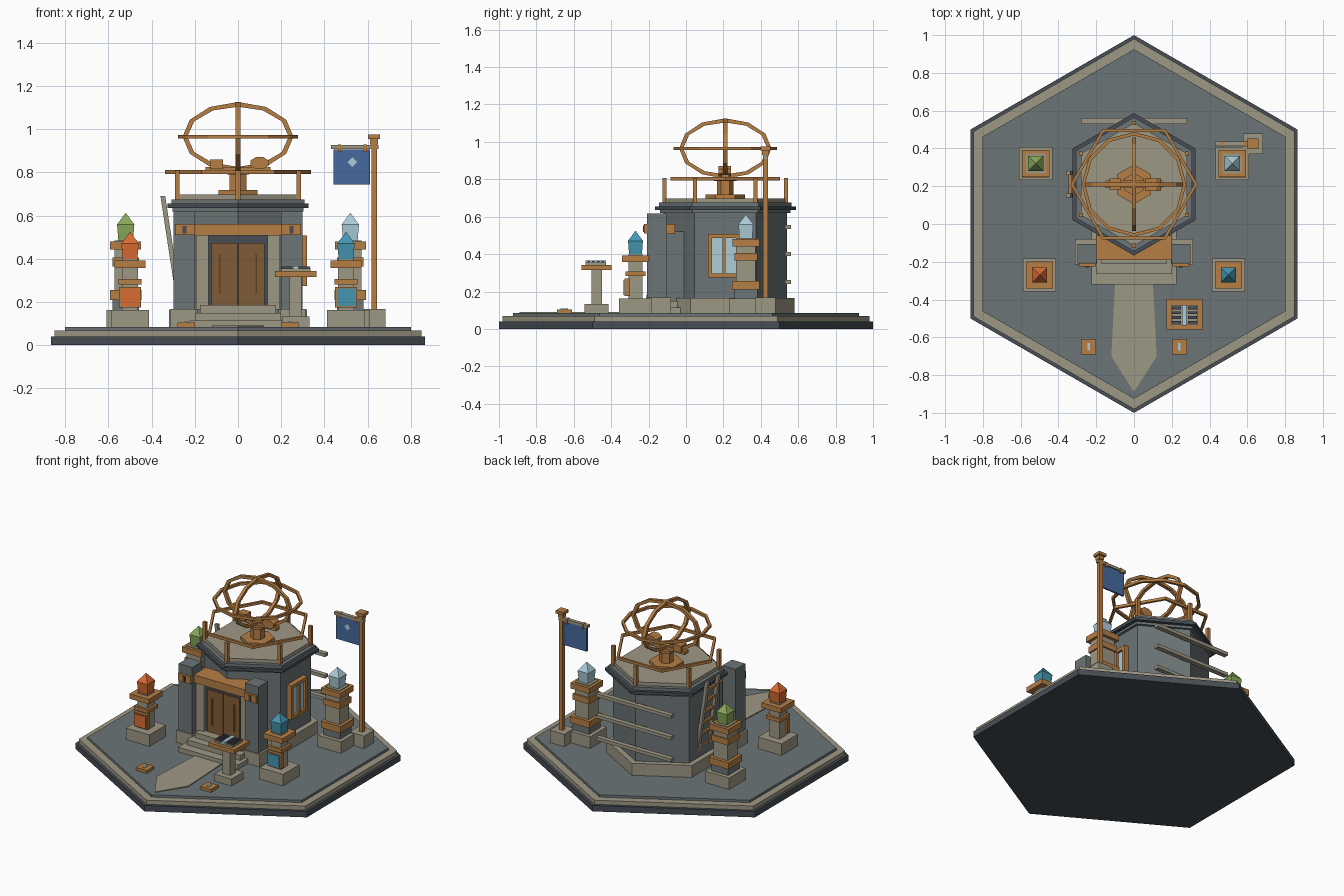
import bpy, bmesh, math
from mathutils import Vector

if "Cube" in bpy.data.objects:
    bpy.data.objects.remove(bpy.data.objects["Cube"])

# Palette
def lin(v):
    v /= 255
    return v / 12.92 if v <= 0.04045 else ((v + 0.055) / 1.055) ** 2.4

def colour(name, r, g, b):
    m = bpy.data.materials.new(name)
    m.diffuse_color = (lin(r), lin(g), lin(b), 1)
    m.use_nodes = True
    m.node_tree.nodes["Principled BSDF"].inputs["Base Color"].default_value = m.diffuse_color
    return m

STONE = colour("pale stone", 158, 152, 133)
SLATE = colour("slate", 108, 117, 118)
DARK = colour("dark slate", 70, 77, 84)
WOOD = colour("warm timber", 181, 126, 69)
DOOR = colour("door brown", 128, 92, 55)
NAVY = colour("banner blue", 70, 106, 158)
PALE = colour("pale glass", 172, 205, 216)
TEAL = colour("teal", 68, 150, 176)
ORANGE = colour("orange", 218, 108, 52)
GREEN = colour("leaf green", 138, 170, 92)

# Helpers
def finish(bm, name, mat):
    bmesh.ops.recalc_face_normals(bm, faces=bm.faces)
    me = bpy.data.meshes.new(name)
    bm.to_mesh(me)
    bm.free()
    me.materials.append(mat)
    ob = bpy.data.objects.new(name, me)
    bpy.context.collection.objects.link(ob)
    return ob

def loft(name, loops, mat):
    """Close a stack of equal-length point loops into a solid."""
    bm = bmesh.new()
    rows = [[bm.verts.new(p) for p in loop] for loop in loops]
    n = len(rows[0])
    for a, b in zip(rows, rows[1:]):
        for i in range(n):
            j = (i + 1) % n
            bm.faces.new((a[i], a[j], b[j], b[i]))
    bm.faces.new(rows[0])
    bm.faces.new(rows[-1])
    return finish(bm, name, mat)

def box(name, x0, x1, y0, y1, z0, z1, mat):
    sq = ((x0, y0), (x1, y0), (x1, y1), (x0, y1))
    return loft(name, [[(x, y, z) for x, y in sq] for z in (z0, z1)], mat)

def block(name, x, y, h, z0, z1, mat):
    return box(name, x - h, x + h, y - h, y + h, z0, z1, mat)

def hexagon(name, cy, r, z0, z1, mat, turn=90):
    ang = [math.radians(turn + 60 * i) for i in range(6)]
    return loft(name, [[(r * math.cos(a), cy + r * math.sin(a), z) for a in ang]
                       for z in (z0, z1)], mat)

def ring(name, centre, u, v, n, t, mat, turn=0):
    """Square-section polygon ring spanned by half-axes u and v."""
    c, u, v = Vector(centre), Vector(u), Vector(v)
    nrm = u.cross(v).normalized() * t
    bm = bmesh.new()
    rows = []
    for i in range(n):
        a = math.radians(turn) + 2 * math.pi * i / n
        d = u * math.cos(a) + v * math.sin(a)
        o = d.normalized() * t
        rows.append([bm.verts.new(c + d + p) for p in (o + nrm, o - nrm, -o - nrm, -o + nrm)])
    for i in range(n):
        a, b = rows[i], rows[(i + 1) % n]
        for k in range(4):
            bm.faces.new((a[k], a[(k + 1) % 4], b[(k + 1) % 4], b[k]))
    return finish(bm, name, mat)

# Hexagonal platform
hexagon("platform_foot", 0, 1.0, 0, 0.04, DARK)
hexagon("platform_rim", 0, 0.98, 0.04, 0.068, STONE)
hexagon("platform_floor", 0, 0.925, 0.068, 0.084, SLATE)
path = [(-0.1, -0.3), (-0.12, -0.7), (0, -0.89), (0.12, -0.7), (0.1, -0.3)]
loft("path", [[(x, y, z) for x, y in path] for z in (0.08, 0.09)], STONE)

# Tower body and stepped roof
CY = 0.21
hexagon("tower_plinth", CY, 0.37, 0.08, 0.165, STONE)
hexagon("tower_wall", CY, 0.33, 0.165, 0.63, SLATE)
hexagon("roof_soffit", CY, 0.35, 0.62, 0.636, SLATE)
hexagon("roof_eave", CY, 0.377, 0.636, 0.655, DARK)
hexagon("roof_course", CY, 0.355, 0.655, 0.675, SLATE)
hexagon("roof_deck", CY, 0.325, 0.675, 0.698, STONE)

# Roof railing
for i in range(6):
    a = math.radians(90 + 60 * i)
    block("rail_post", 0.325 * math.cos(a), CY + 0.325 * math.sin(a), 0.011, 0.67, 0.808, WOOD)
ring("rail", (0, CY, 0.802), (0.328, 0, 0), (0, 0.328, 0), 6, 0.009, WOOD)

# Armillary rings on a pedestal
C = (0, CY, 0.965)
ring("horizon_ring", C, (0.268, 0, 0), (0, 0.268, 0), 12, 0.009, WOOD)
ring("cross_ring", C, (0.246, 0, 0), (0, 0, 0.15), 12, 0.011, WOOD)
ring("depth_ring", C, (0, 0.236, 0), (0, 0, 0.15), 12, 0.011, WOOD)
hexagon("pedestal_base", CY, 0.105, 0.698, 0.718, WOOD)
hexagon("pedestal_column", CY, 0.045, 0.718, 0.80, WOOD)
hexagon("pedestal_head", CY, 0.06, 0.79, 0.805, WOOD)
box("sight_bar", -0.15, 0.15, CY - 0.02, CY + 0.02, 0.803, 0.825, WOOD)
box("sight_box", -0.13, -0.07, CY - 0.03, CY + 0.03, 0.815, 0.86, WOOD)
lens = [math.radians(22.5 + 45 * i) for i in range(8)]
loft("sight_lens", [[(0.1 + 0.046 * math.cos(a), y, 0.843 + 0.03 * math.sin(a)) for a in lens]
                    for y in (CY - 0.035, CY + 0.03)], WOOD)

# Entrance: steps, porch, doors
for w, y, z in ((0.225, -0.32, 0.115), (0.2, -0.262, 0.15), (0.175, -0.21, 0.185)):
    box("step", -w, w, y, 0, 0.08, z, STONE)
box("porch_wall", -0.19, 0.19, -0.135, 0.05, 0.1, 0.52, SLATE)
box("door_surround", -0.137, 0.137, -0.147, -0.13, 0.185, 0.512, DARK)
box("lintel", -0.2, 0.2, -0.19, -0.06, 0.508, 0.562, WOOD)
for s in (-1, 1):
    def sbox(name, a, b, *rest):
        box(name, min(s * a, s * b), max(s * a, s * b), *rest)
    sbox("door_leaf", 0.003, 0.122, -0.157, -0.14, 0.187, 0.472, DOOR)
    sbox("door_handle", 0.078, 0.086, -0.165, -0.155, 0.24, 0.42, WOOD)
    sbox("door_jamb", 0.137, 0.195, -0.17, -0.12, 0.165, 0.51, STONE)
    sbox("pilaster_base", 0.195, 0.312, -0.215, -0.08, 0.08, 0.168, STONE)
    sbox("pilaster", 0.198, 0.298, -0.208, -0.105, 0.168, 0.618, SLATE)
    sbox("pilaster_plate", 0.2, 0.292, -0.224, -0.2, 0.51, 0.56, WOOD)
    sbox("pilaster_slot", 0.238, 0.256, -0.23, -0.222, 0.518, 0.552, DARK)

# Side window
wx = 0.285
box("window_glass", wx - 0.01, wx + 0.018, 0.13, 0.28, 0.29, 0.49, PALE)
for y0, y1 in ((0.118, 0.14), (0.196, 0.212), (0.268, 0.29)):
    box("window_upright", wx - 0.01, wx + 0.034, y0, y1, 0.275, 0.507, WOOD)
for z0 in (0.275, 0.485):
    box("window_crossbar", wx - 0.01, wx + 0.034, 0.118, 0.29, z0, z0 + 0.022, WOOD)

# Ladder leaning out on the left wall
def ladder_x(z):
    return -0.268 - 0.08 * (z - 0.165) / 0.525
for y in (0.15, 0.27):
    loft("ladder_rail", [[(ladder_x(z) + dx, y + dy, z) for dx, dy in
         ((-0.011, -0.011), (0.011, -0.011), (0.011, 0.011), (-0.011, 0.011))]
         for z in (0.165, 0.69)], STONE)
for i in range(6):
    z = 0.24 + 0.078 * i
    box("ladder_rung", ladder_x(z) - 0.008, ladder_x(z) + 0.008, 0.15, 0.27, z - 0.008, z + 0.008, WOOD)

# Long shelves across the back
for z in (0.25, 0.4, 0.545):
    box("back_rail", -0.28, 0.28, 0.53, 0.562, z - 0.011, z + 0.011, STONE)

# Crystal pillars
def crystal(x, y, z, mat):
    loft("crystal", [[(x + sx * h, y + sy * h, z + dz) for sx, sy in
         ((-1, -1), (1, -1), (1, 1), (-1, 1))]
         for h, dz in ((0.034, 0), (0.04, 0.075), (0.0015, 0.127))], mat)

for x, mat in ((-0.5, ORANGE), (0.5, TEAL)):
    y = -0.27
    block("front_pillar_base", x, y, 0.088, 0.08, 0.162, STONE)
    block("front_pillar_shaft", x, y, 0.038, 0.162, 0.4, STONE)
    block("front_pillar_band", x, y, 0.053, 0.282, 0.306, WOOD)
    block("front_pillar_cap", x, y, 0.072, 0.358, 0.392, WOOD)
    box("panel_frame", x - 0.05, x + 0.05, y - 0.058, y - 0.03, 0.175, 0.27, WOOD)
    box("panel", x - 0.042, x + 0.042, y - 0.064, y - 0.055, 0.182, 0.262, mat)
    crystal(x, y, 0.396, mat)
for x, mat in ((-0.52, GREEN), (0.52, PALE)):
    y = 0.32
    block("back_pillar_base", x, y, 0.088, 0.08, 0.162, STONE)
    block("back_pillar_foot", x, y, 0.062, 0.162, 0.21, SLATE)
    block("back_pillar_shaft", x, y, 0.052, 0.2, 0.485, STONE)
    block("back_pillar_low_band", x, y, 0.073, 0.21, 0.255, WOOD)
    block("back_pillar_band", x, y, 0.062, 0.365, 0.405, WOOD)
    block("back_pillar_cap", x, y, 0.072, 0.442, 0.48, WOOD)
    crystal(x, y, 0.484, mat)

# Banner on a pole
px, py = 0.63, 0.425
block("pole_base", px, py, 0.054, 0.08, 0.168, STONE)
block("pole", px, py, 0.013, 0.168, 0.96, WOOD)
block("pole_collar", px, py, 0.018, 0.93, 0.955, WOOD)
block("pole_cap", px, py, 0.028, 0.955, 0.975, WOOD)
box("banner_arm", 0.43, 0.65, py - 0.012, py + 0.012, 0.908, 0.926, STONE)
box("banner", 0.442, 0.612, py - 0.006, py + 0.006, 0.745, 0.905, NAVY)
for x in (0.47, 0.59):
    box("banner_loop", x - 0.008, x + 0.008, py - 0.014, py + 0.014, 0.895, 0.928, WOOD)
loft("banner_diamond", [[(0.53 + dx, y, 0.848 + dz) for dx, dz in
     ((0.023, 0), (0, 0.023), (-0.023, 0), (0, -0.023))] for y in (py - 0.011, py - 0.005)], PALE)

# Reading stand
lx, ly = 0.267, -0.478
block("stand_base", lx, ly, 0.064, 0.08, 0.132, STONE)
block("stand_post", lx, ly, 0.028, 0.132, 0.315, STONE)
box("stand_top", lx - 0.096, lx + 0.096, ly - 0.08, ly + 0.08, 0.315, 0.343, WOOD)
box("stand_slab", lx - 0.068, lx + 0.068, ly - 0.058, ly + 0.05, 0.343, 0.355, STONE)
box("stand_spine", lx - 0.012, lx + 0.012, ly - 0.06, ly + 0.05, 0.355, 0.366, PALE)
for s in (-1, 1):
    for k in range(4):
        x, y = lx + s * 0.042, ly - 0.042 + 0.025 * k
        box("stand_line", x - 0.024, x + 0.024, y - 0.007, y + 0.007, 0.355, 0.364, DARK)

# Ground markers
for x in (-0.24, 0.24):
    block("marker", x, -0.65, 0.04, 0.08, 0.104, WOOD)
    box("marker_strip", x - 0.007, x + 0.007, -0.67, -0.63, 0.104, 0.109, PALE)
